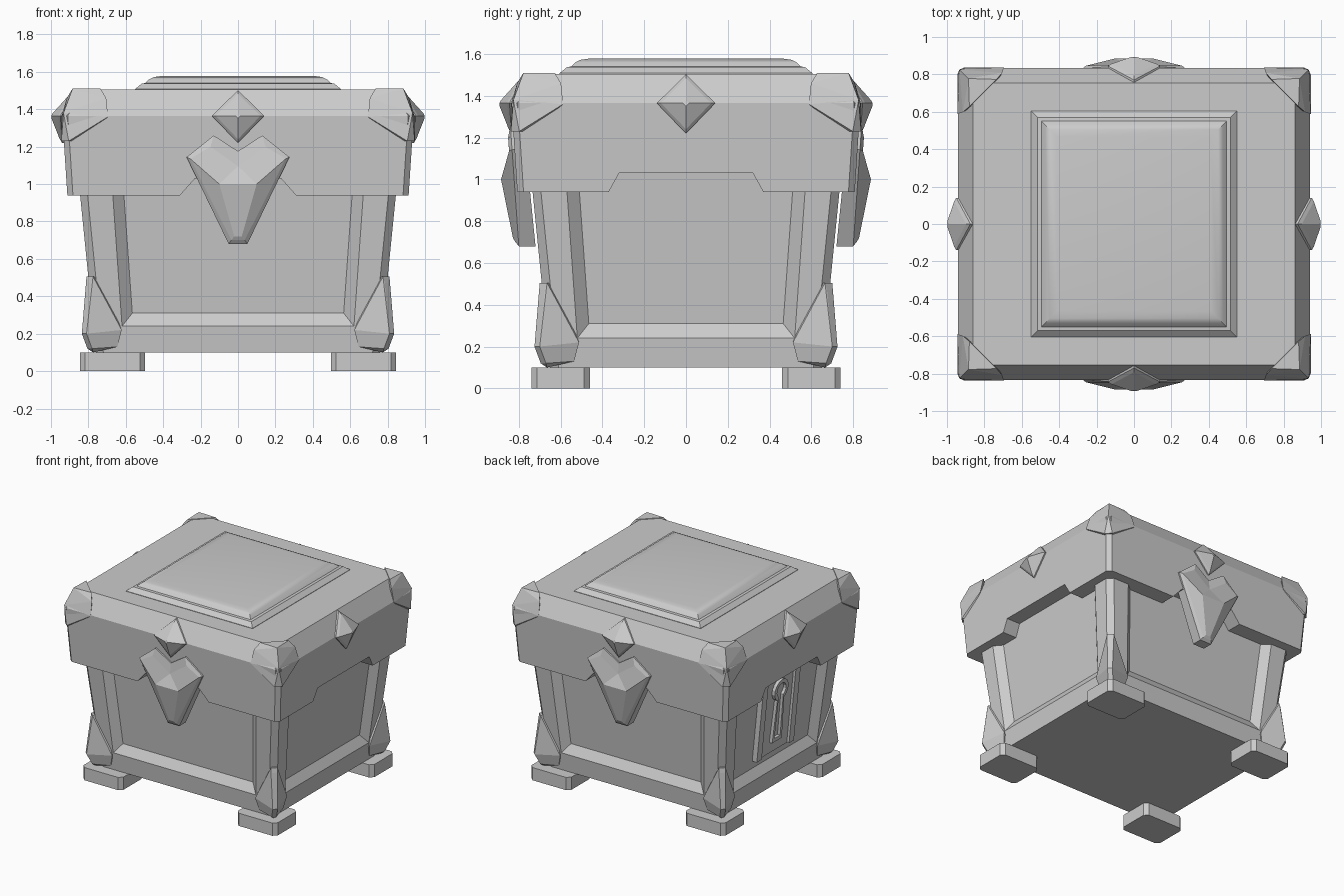
import bpy, bmesh, math
from mathutils import Vector

if "Cube" in bpy.data.objects:
    bpy.data.objects.remove(bpy.data.objects["Cube"])


def make(name, faces=None, hull=None, smooth=False):
    """Object from welded polygons, or from the convex hull of points."""
    bm = bmesh.new()
    if hull:
        for p in hull:
            bm.verts.new(p)
        res = bmesh.ops.convex_hull(bm, input=bm.verts[:])
        junk = {g for g in res["geom_interior"] + res["geom_unused"] if isinstance(g, bmesh.types.BMVert)}
        bmesh.ops.delete(bm, geom=list(junk), context='VERTS')
        bmesh.ops.dissolve_limit(bm, angle_limit=0.03, verts=bm.verts[:], edges=bm.edges[:])
    else:
        for f in faces:
            bm.faces.new([bm.verts.new(p) for p in f])
        bmesh.ops.remove_doubles(bm, verts=bm.verts[:], dist=1e-4)
    bmesh.ops.recalc_face_normals(bm, faces=bm.faces[:])
    me = bpy.data.meshes.new(name)
    bm.to_mesh(me)
    bm.free()
    ob = bpy.data.objects.new(name, me)
    bpy.context.collection.objects.link(ob)
    if smooth:
        bpy.context.view_layer.objects.active = ob
        ob.select_set(True)
        bpy.ops.object.shade_smooth_by_angle(angle=math.radians(30))
        ob.select_set(False)
    return ob


def loft(rings, start=True, end=True):
    out = []
    for a, b in zip(rings, rings[1:]):
        n = len(a)
        out += [[a[i], a[(i + 1) % n], b[(i + 1) % n], b[i]] for i in range(n)]
    return out + ([rings[0]] if start else []) + ([rings[-1]] if end else [])


def side(k, u, d, z):
    """Point on side k (0 front, 1 right, 2 back, 3 left): u across, d outward."""
    x, y = [(u, -d), (d, u), (-u, d), (-d, -u)][k % 4]
    return Vector((x, y, z))


def rect(hx, hy, z):
    return [Vector(p) for p in ((-hx, -hy, z), (hx, -hy, z), (hx, hy, z), (-hx, hy, z))]


NAMES = ["front", "right", "back", "left"]
CORNERS = [(-1, -1), (1, -1), (1, 1), (-1, 1)]


def half(k, z):
    """Tapered body: (half width, outward distance) of side k at height z."""
    x, y = 0.75 + 0.1 * z, 0.64 + 0.1 * z
    return (x, y) if k % 2 == 0 else (y, x)


# Body: four recessed panels joined by chamfered corners
def body_pt(k, u, z, deep=0):
    return side(k, u, half(k, z)[1] - deep, z)


faces, z0, z1, c = [], 0.1, 1.1, 0.04
for k in range(4):
    def quad(lo, hi, wl, wh, deep=0):
        return [body_pt(k, u, z, deep) for u, z in ((-wl, lo), (wl, lo), (wh, hi), (-wh, hi))]
    s = 0 if k % 2 == 0 else 0.1
    faces += loft([quad(z0, z1, half(k, z0)[0] - c, half(k, z1)[0] - c),
                   quad(0.24, 1.09, 0.62 - s, 0.68 - s),
                   quad(0.31, 1.08, 0.565 - s, 0.62 - s, 0.05)], start=False)
    faces.append([body_pt(k, half(k, z0)[0] - c, z0), body_pt(k + 1, c - half(k + 1, z0)[0], z0),
                  body_pt(k + 1, c - half(k + 1, z1)[0], z1), body_pt(k, half(k, z1)[0] - c, z1)])
for z in (z0, z1):
    faces.append([body_pt(k, sg * (half(k, z)[0] - c), z) for k in range(4) for sg in (-1, 1)])
make("chest_body", faces)

# Lid: notched skirt, underside rim, bevelled top edge
ZL, ZM, ZT = 0.94, 1.365, 1.505
faces, top = [], []
for k in range(4):
    W, D = (0.94, 0.835) if k % 2 == 0 else (0.835, 0.94)
    n1, n2 = (0.31, 0.23) if k % 2 == 0 else (0.37, 0.32)
    taper = lambda z: 0.065 * (z - ZM)
    skirt = lambda u, z, deep=0: side(k, u, D + taper(z) - deep, z)
    wl, wm, wt = W + taper(ZL) - 0.03, W - 0.03, W - 0.11
    path = [(-wl, ZL), (-n1, ZL), (-n2, 1.03), (n2, 1.03), (n1, ZL), (wl, ZL)]
    faces.append([skirt(u, z) for u, z in path + [(wm, ZM), (-wm, ZM)]])
    for a, b in zip(path, path[1:]):
        faces.append([skirt(*a), skirt(*b), skirt(*b, 0.15), skirt(*a, 0.15)])
    t = [side(k, -wt, D - 0.08, ZT), side(k, wt, D - 0.08, ZT)]
    faces.append([skirt(-wm, ZM), skirt(wm, ZM), t[1], t[0]])
    top += t
    # chamfered corner towards the next side
    W2, D2 = D, W
    q = lambda z: side(k + 1, -(W2 + taper(z) - 0.03), D2 + taper(z), z)
    qt = side(k + 1, -(W2 - 0.11), D2 - 0.08, ZT)
    faces.append([skirt(wl, ZL), q(ZL), q(ZM), skirt(wm, ZM)])
    faces.append([skirt(wm, ZM), q(ZM), qt, t[1]])
    q_in = side(k + 1, -(W2 + taper(ZL) - 0.03), D2 + taper(ZL) - 0.15, ZL)
    faces.append([skirt(wl, ZL), q(ZL), skirt(wl, ZL, 0.15), q_in])
faces.append(top)
make("lid", faces)

# Raised cushion plate on the lid
make("lid_plate", loft([rect(*r) for r in (
    (0.55, 0.605, 1.49), (0.55, 0.605, 1.508), (0.515, 0.57, 1.537), (0.495, 0.55, 1.54), (0.475, 0.53, 1.56),
    (0.45, 0.505, 1.572), (0.41, 0.465, 1.578))]), smooth=True)

# Corner pieces and feet
for i, (sx, sy) in enumerate(CORNERS):
    P = lambda x, y, z: Vector((sx * x, sy * y, z))
    L = lambda a, b, z: P(0.945 - a, 0.838 - b, z)
    cap = [L(0.06, 0.06, 1.51), L(0.012, 0.012, 1.38)]
    for a, b, z in ((0.21, 0.065, 1.51), (0.25, 0, 1.36), (0.04, 0, 1.23), (0.24, 0.03, 1.46),
                    (0.2, 0.1, 1.40), (0.05, 0.1, 1.23)):
        cap += [L(a, b, z), L(b, a, z)]
    make(f"lid_corner_{i}", hull=cap)

    # teardrop guard around the bottom corner
    G = lambda a, b, z: P(0.76 + a, 0.65 + b, z)
    guard = [G(0.015, 0.015, 0.10), G(-0.1, -0.1, 0.14), G(-0.03, -0.03, 0.5)]
    for a, b, z in ((0.05, 0.015, 0.505), (0.05, 0.025, 0.47), (0.075, 0.05, 0.2), (0.045, 0.02, 0.12),
                    (0.025, -0.138, 0.22), (0.01, -0.115, 0.13)):
        guard += [G(a, b, z), G(b, a, z)]
    make(f"corner_guard_{i}", hull=guard)

    f, x0, x1, y0, y1 = 0.028, 0.497, 0.845, 0.46, 0.74
    octagon = [(x0 + f, y0), (x1 - f, y0), (x1, y0 + f), (x1, y1 - f),
               (x1 - f, y1), (x0 + f, y1), (x0, y1 - f), (x0, y0 + f)]
    make(f"foot_{i}", loft([[P(x, y, z) for x, y in octagon] for z in (0, 0.1)]))

# Diamond stud on each side of the lid, leaning over the bevel
for k in range(4):
    D = 0.835 if k % 2 == 0 else 0.94

    def diamond(s, out):
        pts = ((-0.14, 0.0, 0), (0, -0.01, -0.145), (0.14, 0.0, 0), (0, -0.075, 0.137))
        return [side(k, u * s, D + d * s + out, ZM + z * s) for u, d, z in pts]
    make(f"{NAMES[k]}_diamond", loft([diamond(1, -0.05), diamond(1, 0.01), diamond(0.86, 0.022),
                                      diamond(0.1, 0.058)]))

# Heart-shaped clasp on front and back
outer = [(-0.275, 1.144), (-0.13, 1.26), (0, 1.176), (0.13, 1.26), (0.275, 1.144), (0.05, 0.68), (-0.05, 0.68)]
mid = [(-0.255, 1.135), (-0.147, 1.2), (0, 1.096), (0.147, 1.2), (0.255, 1.135), (0.036, 0.7), (-0.036, 0.7)]
core = [(-0.1, 1.0), (-0.1, 1.0), (0, 1.0), (0.1, 1.0), (0.1, 1.0), (0.02, 0.72), (-0.02, 0.72)]


def ring(k, pts, d0, slope):
    return [side(k, u, d0 + slope * (z - 0.68), z) for u, z in pts]


for k in (0, 2):
    rings = [ring(k, outer, 0.72, 0.1), ring(k, outer, 0.8, 0.07), ring(k, mid, 0.815, 0.07)]
    faces = loft(rings, end=False)
    m, e = rings[-1], ring(k, core, 0.82, 0.203)
    faces += [[m[0], m[1], m[2], e[0]], [m[2], m[3], m[4], e[3]], [m[2], e[3], e[0]],
              [m[4], m[5], e[5], e[3]], [m[5], m[6], e[6], e[5]], [m[6], m[0], e[0], e[6]],
              [e[0], e[3], e[5], e[6]]]
    make(f"{NAMES[k]}_clasp", faces)


# Keyhole plate, side bars and keyhole collar in the left recess
def lock_ring(pts, deep):
    return [body_pt(3, u, z, deep) for u, z in pts]


def box_pts(u0, u1, a, b):
    return [(u0, a), (u1, a), (u1, b), (u0, b)]


plate = box_pts(-0.22, 0.22, 0.37, 1.07)
make("lock_plate", loft([lock_ring(plate, 0.06), lock_ring(plate, 0.03)]))
for n, u in (("a", -0.2), ("b", 0.2)):
    bar = box_pts(u - 0.03, u + 0.03, 0.37, 1.07)
    make(f"lock_bar_{n}", loft([lock_ring(bar, 0.05), lock_ring(bar, 0.01)]))


def keyhole(r, w, zb):
    arc = [math.radians(-60 + 300 * i / 12) for i in range(13)]
    return [(r * math.cos(t), 0.87 + r * math.sin(t)) for t in arc] + [(-w, zb), (w, zb)]


big, small = keyhole(0.085, 0.06, 0.46), keyhole(0.055, 0.035, 0.49)
make("keyhole_collar", loft([lock_ring(big, 0.035), lock_ring(big, 0.005),
                             lock_ring(small, 0.005), lock_ring(small, 0.028)], start=False))
